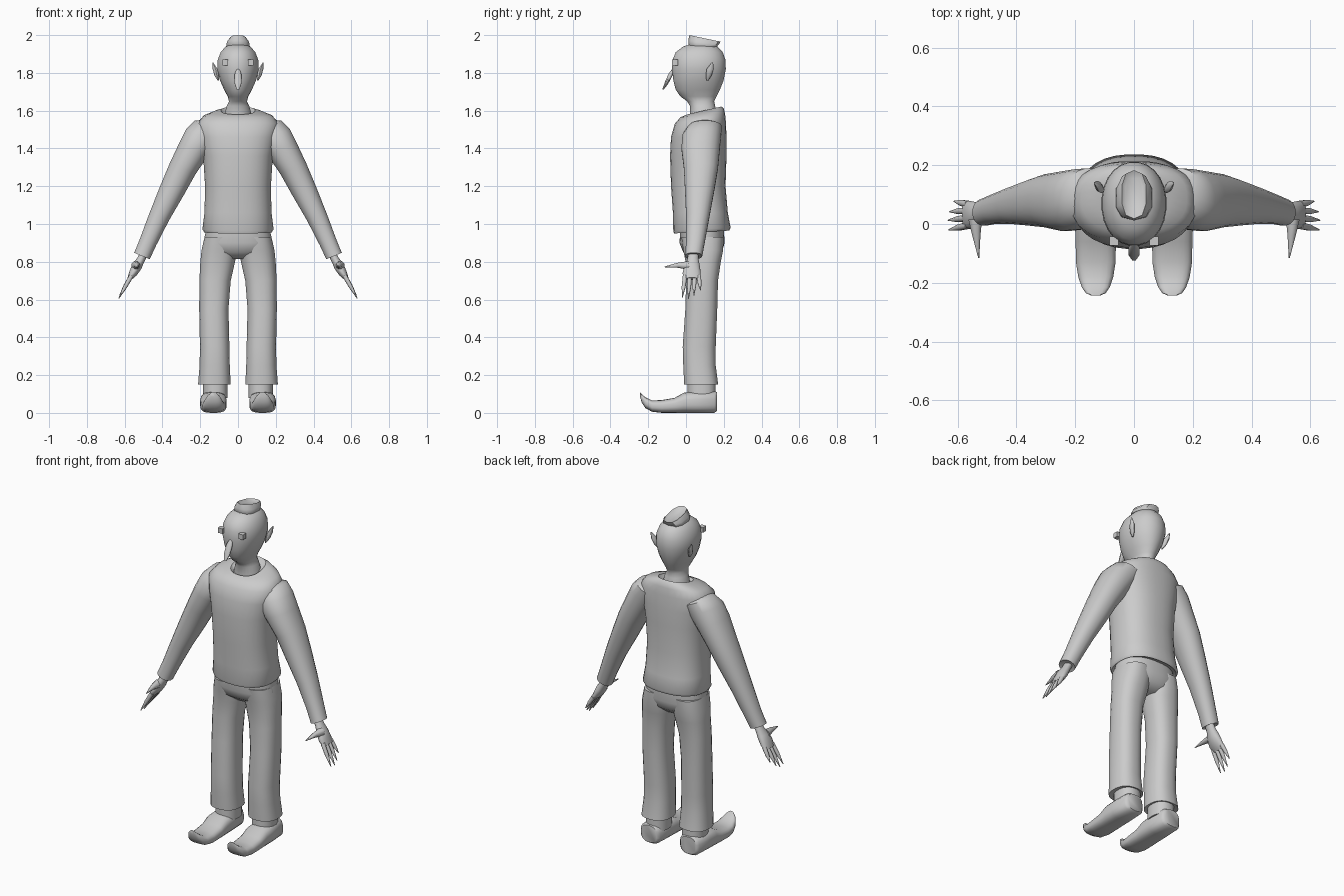
import bpy, bmesh, math
from mathutils import Vector as V

grey = bpy.data.materials.new("plain_grey")
grey.diffuse_color = (0.6, 0.6, 0.6, 1)


def loft(name, rings, n=20, power=2.0, mirror=False):
    """Skin a closed tube through rings given as (centre, axis_a, axis_b)."""
    bm = bmesh.new()
    loops = []
    for c, a, b in rings:
        loop = []
        for i in range(n):
            t = 2 * math.pi * (i + 0.5) / n
            ct, st = math.cos(t), math.sin(t)
            u = math.copysign(abs(ct) ** (2 / power), ct)
            v = math.copysign(abs(st) ** (2 / power), st)
            loop.append(bm.verts.new(V(c) + V(a) * u + V(b) * v))
        loops.append(loop)
    for p, q in zip(loops, loops[1:]):
        for i in range(n):
            j = (i + 1) % n
            bm.faces.new((p[i], p[j], q[j], q[i]))
    bm.faces.new(loops[0][::-1])
    bm.faces.new(loops[-1])
    return finish(name, bm, mirror)


def finish(name, bm, mirror):
    bmesh.ops.recalc_face_normals(bm, faces=bm.faces)
    me = bpy.data.meshes.new(name)
    bm.to_mesh(me)
    bm.free()
    me.materials.append(grey)
    me.shade_smooth()
    me.set_sharp_from_angle(angle=math.radians(50))
    ob = bpy.data.objects.new(name, me)
    bpy.context.collection.objects.link(ob)
    if mirror:
        m = ob.modifiers.new("mirror", 'MIRROR')
        m.use_mirror_merge = False
    return ob


def level(zf, zb, x0, x1, y0, y1):
    """Roughly horizontal ring, tilted from front height zf to back height zb."""
    return (((x0 + x1) / 2, (y0 + y1) / 2, (zf + zb) / 2),
            ((x1 - x0) / 2, 0, 0), (0, (y1 - y0) / 2, (zb - zf) / 2))


def spike(name, pts, radii, a, b, n=8):
    """Tapered finger-like tube."""
    loft(name, [(p, V(a) * r, V(b) * r) for p, r in zip(pts, radii)], n, mirror=True)


# Sweater body, with flared hem and collar lip
body = [(.96, .975, .17, -.05, .215), (.95, .965, .180, -.064, .23),
        (.965, .98, .189, -.068, .237), (1.06, 1.06, .178, -.07, .222),
        (1.2, 1.2, .175, -.08, .21), (1.36, 1.36, .185, -.085, .215),
        (1.46, 1.46, .205, -.08, .215), (1.53, 1.54, .215, -.06, .212),
        (1.565, 1.585, .18, -.03, .207), (1.575, 1.612, .125, -.005, .2),
        (1.58, 1.622, .09, .005, .188), (1.565, 1.605, .075, .02, .172)]
loft("sweater_body", [level(f, b, -h, h, y0, y1) for f, b, h, y0, y1 in body], 32, 2.4)

# Sleeves: t runs down the arm, s runs across it
down, out = V((.386, 0, -.922)), V((.922, 0, .386))
sleeve = [(-1.37, .66, .75, .05, .15), (-1.34, .64, .81, .01, .19),
          (-1.28, .65, .835, -.02, .187), (-1.2, .67, .84, -.025, .18),
          (-1.08, .695, .845, -.012, .17), (-.95, .71, .845, -.006, .15),
          (-.8, .73, .842, 0, .125), (-.65, .742, .836, 0, .1),
          (-.57, .745, .835, -.006, .086), (-.575, .765, .815, .01, .07)]
loft("sleeve", [(out * (s0 + s1) / 2 + down * t + V((0, (y0 + y1) / 2, 0)),
                 out * (s1 - s0) / 2, (0, (y1 - y0) / 2, 0))
                for t, s0, s1, y0, y1 in sleeve], 20, 2.2, True)

# Hands
across = V((.86, 0, .51))
palm = [((.49, .04, .86), .022, .027), ((.515, .037, .81), .022, .03),
        ((.535, .032, .775), .027, .042), ((.555, .03, .74), .023, .048),
        ((.575, .032, .71), .012, .046)]
loft("palm", [(c, across * a, (0, b, 0)) for c, a, b in palm], 14, mirror=True)
tips = [(-.005, .63, -.02, .61), (.02, .632, .013, .605),
        (.045, .627, .042, .622), (.067, .612, .077, .65)]
for yb, xt, yt, zt in tips:
    base, tip = V((.565, yb, .725)), V((xt, yt, zt))
    spike("finger", [base, base.lerp(tip, .5), tip], [.013, .011, .002],
          across, (0, 1, 0))
spike("thumb", [(.54, .015, .78), (.536, -.04, .782), (.528, -.115, .773)],
      [.025, .015, .002], (1, 0, 0), (0, 0, 1))

# Trousers: hips and legs
hips = [(.99, .165, -.03, .2), (.9, .185, -.035, .205),
        (.85, .17, -.015, .19), (.815, .08, .03, .15)]
loft("hips", [level(z, z, -h, h, y0, y1) for z, h, y0, y1 in hips], 28, 2.4)
leg = [(.93, .01, .178, -.025, .2), (.86, .006, .194, -.015, .197),
       (.8, .015, .2, -.003, .185), (.7, .038, .205, 0, .17),
       (.55, .05, .206, -.004, .166), (.35, .045, .202, -.018, .158),
       (.25, .043, .204, -.015, .158), (.15, .038, .212, -.01, .171),
       (.155, .055, .19, .008, .155)]
loft("trouser_leg", [level(z, z, *r) for z, *r in leg], 24, 2.4, True)

# Ankles and curled shoes
loft("ankle", [level(z, z, .055, .185, .008, .158) for z in (.2, .08)], 20, 2.3, True)
shoe = [(.165, .01, .11, .05), (.15, 0, .115, .064), (.05, 0, .113, .07),
        (-.01, 0, .108, .071), (-.06, 0, .08, .069), (-.13, 0, .068, .068),
        (-.18, .006, .066, .06), (-.215, .025, .083, .048),
        (-.235, .055, .1, .034), (-.243, .085, .11, .016)]
loft("shoe", [((.13, y, (z0 + z1) / 2), (w, 0, 0), (0, 0, (z1 - z0) / 2))
              for y, z0, z1, w in shoe], 20, 2.8, True)

# Neck and head
head = [(1.57, .075, .02, .165), (1.625, .06, .02, .155), (1.65, .048, .005, .15),
        (1.675, .055, -.03, .162), (1.71, .074, -.055, .18), (1.76, .096, -.068, .2),
        (1.82, .111, -.075, .212), (1.87, .108, -.072, .21), (1.91, .092, -.055, .195),
        (1.94, .066, -.015, .165), (1.953, .03, .03, .12)]
loft("head", [level(z, z, -h, h, y0, y1) for z, h, y0, y1 in head], 24, 2.1)

# Hair tuft, slanting backwards with a hollow top
tuft = [(1.925, 1.915, .05, .025, .15), (1.95, 1.94, .064, .012, .165),
        (1.972, 1.952, .06, .012, .175), (2.0, 1.965, .042, .018, .183),
        (1.985, 1.957, .03, .035, .165)]
loft("hair_tuft", [level(f, b, -h, h, y0, y1) for f, b, h, y0, y1 in tuft], 10, 2.6)

# Pointed ears
ear = [(1.76, .104, .113, .004, .004), (1.785, .113, .12, .01, .014),
       (1.82, .121, .128, .011, .018), (1.856, .134, .14, .002, .003)]
loft("ear", [((x, y, z), (a, -a * .6, 0), (b * .4, b, 0)) for z, x, y, a, b in ear],
     8, mirror=True)

# Long drooping nose
nose = [(-.06, 1.825, .008, .008), (-.082, 1.79, .019, .011),
        (-.104, 1.745, .019, .009), (-.122, 1.712, .007, .003)]
loft("nose", [((0, y, z), (a, 0, 0), (0, b, b * -.4)) for y, z, a, b in nose], 10)

# Block eyes
bm = bmesh.new()
bmesh.ops.create_cube(bm, size=.03)
bmesh.ops.translate(bm, verts=bm.verts, vec=(.068, -.058, 1.855))
finish("eye", bm, True)
